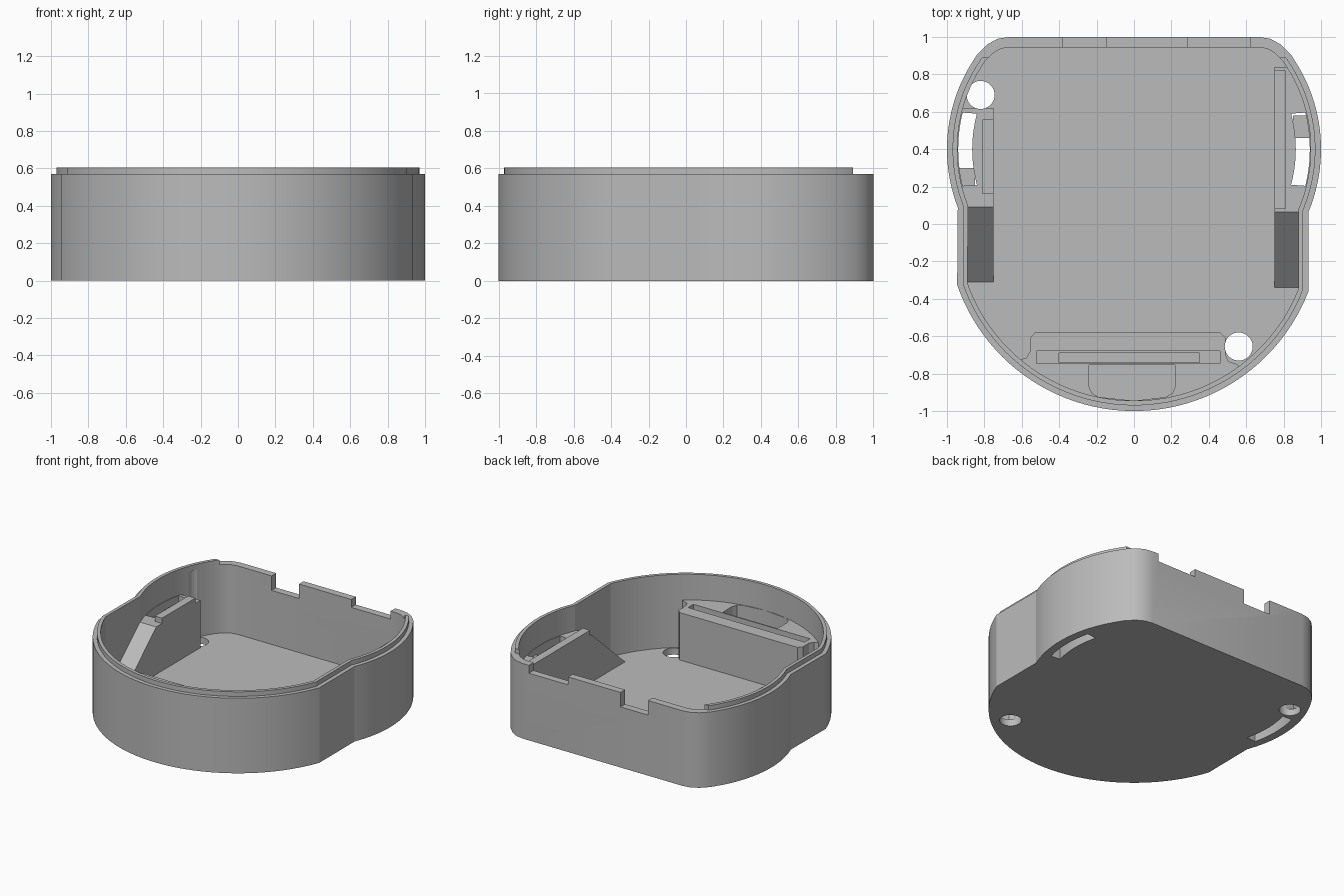
import bpy, bmesh, math
from mathutils import Vector

if "Cube" in bpy.data.objects:
    bpy.data.objects.remove(bpy.data.objects["Cube"])

grey = bpy.data.materials.new("plain grey plastic")
grey.use_nodes = True
colour = (0.5, 0.5, 0.5, 1)
grey.diffuse_color = colour
grey.node_tree.nodes["Principled BSDF"].inputs["Base Color"].default_value = colour

FLOOR, RIM, LIP = 0.05, 0.57, 0.605


def arc(cx, cy, r, a0, a1, n):
    steps = [math.radians(a0 + (a1 - a0) * i / n) for i in range(n + 1)]
    return [(cx + r * math.cos(a), cy + r * math.sin(a)) for a in steps]


def inset(pts, d):
    """Move a counter-clockwise outline inwards by d."""
    out = []
    for i, p in enumerate(pts):
        p = Vector(p)
        e0 = (p - Vector(pts[i - 1])).normalized()
        e1 = (Vector(pts[(i + 1) % len(pts)]) - p).normalized()
        n0, n1 = Vector((-e0.y, e0.x)), Vector((-e1.y, e1.x))
        out.append(tuple(p + (n0 + n1) * d / (1 + n0.dot(n1))))
    return out


def prism(name, pts, lo, hi, axis="z"):
    """Extrude an outline along z, or a (y, z) outline along x."""
    place = (lambda p, t: (p[0], p[1], t)) if axis == "z" else (lambda p, t: (t, p[0], p[1]))
    bm = bmesh.new()
    face = bm.faces.new([bm.verts.new(place(p, lo)) for p in pts])
    ext = bmesh.ops.extrude_face_region(bm, geom=[face])["geom"]
    shift = Vector(place((0, 0), hi - lo))
    bmesh.ops.translate(bm, vec=shift, verts=[v for v in ext if isinstance(v, bmesh.types.BMVert)])
    bmesh.ops.recalc_face_normals(bm, faces=bm.faces)
    mesh = bpy.data.meshes.new(name)
    bm.to_mesh(mesh)
    bm.free()
    mesh.materials.append(grey)
    obj = bpy.data.objects.new(name, mesh)
    bpy.context.collection.objects.link(obj)
    return obj


def box(name, x0, x1, y0, y1, z0, z1):
    return prism(name, [(x0, y0), (x1, y0), (x1, y1), (x0, y1)], z0, z1)


def combine(obj, tools, operation="DIFFERENCE"):
    """Apply booleans and discard the tool objects."""
    for tool in tools:
        tool.hide_render = True
        mod = obj.modifiers.new("cut", "BOOLEAN")
        mod.operation, mod.solver, mod.object = operation, "EXACT", tool
        bpy.context.view_layer.update()
        graph = bpy.context.evaluated_depsgraph_get()
        mesh = bpy.data.meshes.new_from_object(obj.evaluated_get(graph))
        obj.modifiers.clear()
        obj.data = mesh
        bpy.data.objects.remove(tool)


# Outline: round front, bulging sides, flat back with rounded corners
corner = [(0.84, 0.905), (0.785, 0.96), (0.73, 0.99), (0.67, 1.0)]
outline = arc(0, 0, 1.0, 199, 339, 48)
outline += arc(0.13, 0.4, 0.87, -22.6, 30, 20) + corner
outline += [(-x, y) for x, y in reversed(corner)] + arc(-0.13, 0.4, 0.87, 150, 201, 20)
ledge, inner = inset(outline, 0.03), inset(outline, 0.055)


def through_cuts():
    """Two screw holes and two curved side slots."""
    cuts = [prism("screw_hole", arc(x, y, 0.075, 0, 350, 35), -0.1, 0.9)
            for x, y in ((-0.82, 0.69), (0.56, -0.655))]
    for s in (-1, 1):
        pts = arc(0.13, 0.4, 0.81, -14, 14, 10) + arc(0.13, 0.4, 0.735, 15, -15, 10)
        cuts.append(prism("side_slot", [(s * x, y) for x, y in pts], -0.1, 0.9))
    return cuts


# Tray with floor, wall and two notches in the back wall
tray = prism("tray", outline, 0, RIM)
combine(tray, [prism("cavity", inner, FLOOR, 0.9),
               box("deep_notch", -0.38, -0.15, 0.9, 1.1, 0.46, 0.9),
               box("shallow_notch", 0.29, 0.62, 0.9, 1.1, 0.51, 0.9)] + through_cuts())

# Raised lip round the rim, open along the back
lip = prism("rim_lip", ledge, RIM - 0.01, LIP)
combine(lip, [prism("lip_inside", inner, 0.4, 0.9),
              box("lip_gap", -1.1, 1.1, 0.89, 1.1, 0.4, 0.9)])

# Side blocks with a ramp towards the front and a rail on the inner edge
for side, s, foot, top, end, r0, r1, w0, w1 in (
        ("right", -1, -0.31, 0.09, 0.62, 0.16, 0.56, 0.18, 0.30),
        ("left", 1, -0.34, 0.065, 0.84, 0.08, 0.82, 0.58, 0.46)):
    profile = [(foot, 0.03), (end, 0.03), (end, 0.41), (top, 0.41), (foot, FLOOR)]
    block = prism(side + "_block", profile, *sorted((s * 0.75, s * 1.1)), axis="x")
    combine(block, [prism("bounds", ledge, -0.1, 0.9)], "INTERSECT")
    combine(block, through_cuts())
    box(side + "_rail", *sorted((s * 0.75, s * 0.81)), r0, r1, 0.40, 0.45)
    # Sloped web at one end of the slot
    prism(side + "_slot_web", [(w0, FLOOR), (w0, 0.36), (w1, 0.36)],
          *sorted((s * 0.85, s * 0.945)), axis="x")

# Front block with a narrow stepped groove and a pocket against the wall
left_flare = [(-0.65, -0.74), (-0.65, -1.1), (0.6, -1.1), (0.6, -0.8)]
plate = [(0.55, -0.75), (0.505, -0.735), (0.49, -0.70), (0.49, -0.61), (0.46, -0.58),
         (-0.53, -0.58), (-0.555, -0.61), (-0.555, -0.68), (-0.575, -0.715), (-0.61, -0.725)]
front = prism("front_block", left_flare + plate, 0.03, 0.41)
combine(front, [prism("bounds", ledge, -0.1, 0.9)], "INTERSECT")
pocket = [(-0.24, -0.755), (-0.24, -0.87), (-0.225, -0.905), (-0.19, -0.925), (0, -0.945),
          (0.17, -0.925), (0.205, -0.905), (0.22, -0.87), (0.22, -0.755)]
combine(front, [box("groove", -0.52, 0.46, -0.745, -0.68, 0.33, 0.9),
                box("deep_groove", -0.40, 0.35, -0.74, -0.69, 0.12, 0.9),
                prism("pocket", pocket, FLOOR, 0.9)] + through_cuts())

# Smooth the curved walls and keep the edges sharp
for obj in bpy.context.scene.objects:
    obj.select_set(obj.type == "MESH")
bpy.context.view_layer.objects.active = tray
bpy.ops.object.shade_smooth_by_angle(angle=math.radians(20))
